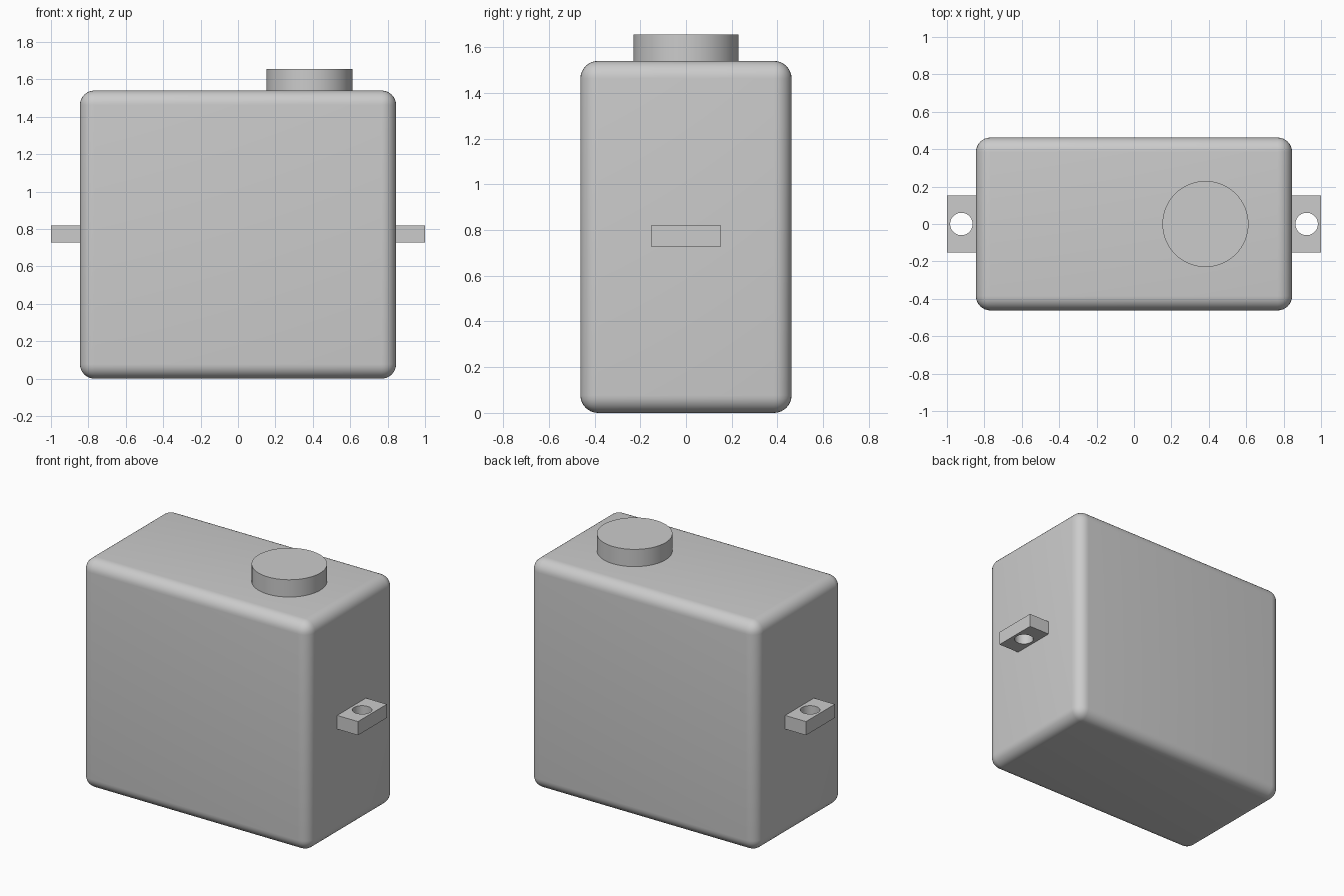
import bpy
import math

if "Cube" in bpy.data.objects:
    bpy.data.objects.remove(bpy.data.objects["Cube"], do_unlink=True)

grey = bpy.data.materials.new("light_grey")
grey.use_nodes = True
grey.diffuse_color = (0.6, 0.6, 0.6, 1)
grey.node_tree.nodes["Principled BSDF"].inputs["Base Color"].default_value = (0.6, 0.6, 0.6, 1)


def finish(name):
    obj = bpy.context.object
    obj.name = obj.data.name = name
    obj.data.materials.append(grey)
    return obj


def box(name, low, high):
    center = [(a + b) / 2 for a, b in zip(low, high)]
    bpy.ops.mesh.primitive_cube_add(size=1, location=center)
    obj = finish(name)
    obj.scale = [b - a for a, b in zip(low, high)]
    bpy.ops.object.transform_apply(location=False, rotation=False, scale=True)
    return obj


def cylinder(name, radius, x, bottom, top):
    bpy.ops.mesh.primitive_cylinder_add(
        vertices=64, radius=radius, depth=top - bottom,
        location=(x, 0, (bottom + top) / 2))
    return finish(name)


def apply_and_smooth(obj):
    bpy.ops.object.select_all(action="DESELECT")
    obj.select_set(True)
    bpy.context.view_layer.objects.active = obj
    for modifier in list(obj.modifiers):
        bpy.ops.object.modifier_apply(modifier=modifier.name)
    bpy.ops.object.shade_smooth_by_angle(angle=math.radians(30))


# Tank body with rounded edges
body = box("tank_body", (-0.845, -0.462, 0), (0.845, 0.462, 1.54))
bevel = body.modifiers.new("rounded_edges", "BEVEL")
bevel.width = 0.077
bevel.segments = 8
apply_and_smooth(body)

# Filler cap
apply_and_smooth(cylinder("filler_cap", 0.23, 0.382, 1.53, 1.656))

# Mounting tabs with bolt holes
for name, side in (("left_mounting_tab", 1), ("right_mounting_tab", -1)):
    inner, outer = sorted((side * 0.835, side * 1.0))
    tab = box(name, (inner, -0.153, 0.727), (outer, 0.153, 0.819))
    cutter = cylinder("bolt_hole_cutter", 0.06, side * 0.923, 0.6, 0.95)
    cutter.hide_render = True
    cut = tab.modifiers.new("bolt_hole", "BOOLEAN")
    cut.operation = "DIFFERENCE"
    cut.solver = "EXACT"
    cut.object = cutter
    apply_and_smooth(tab)
    bpy.data.objects.remove(cutter, do_unlink=True)
